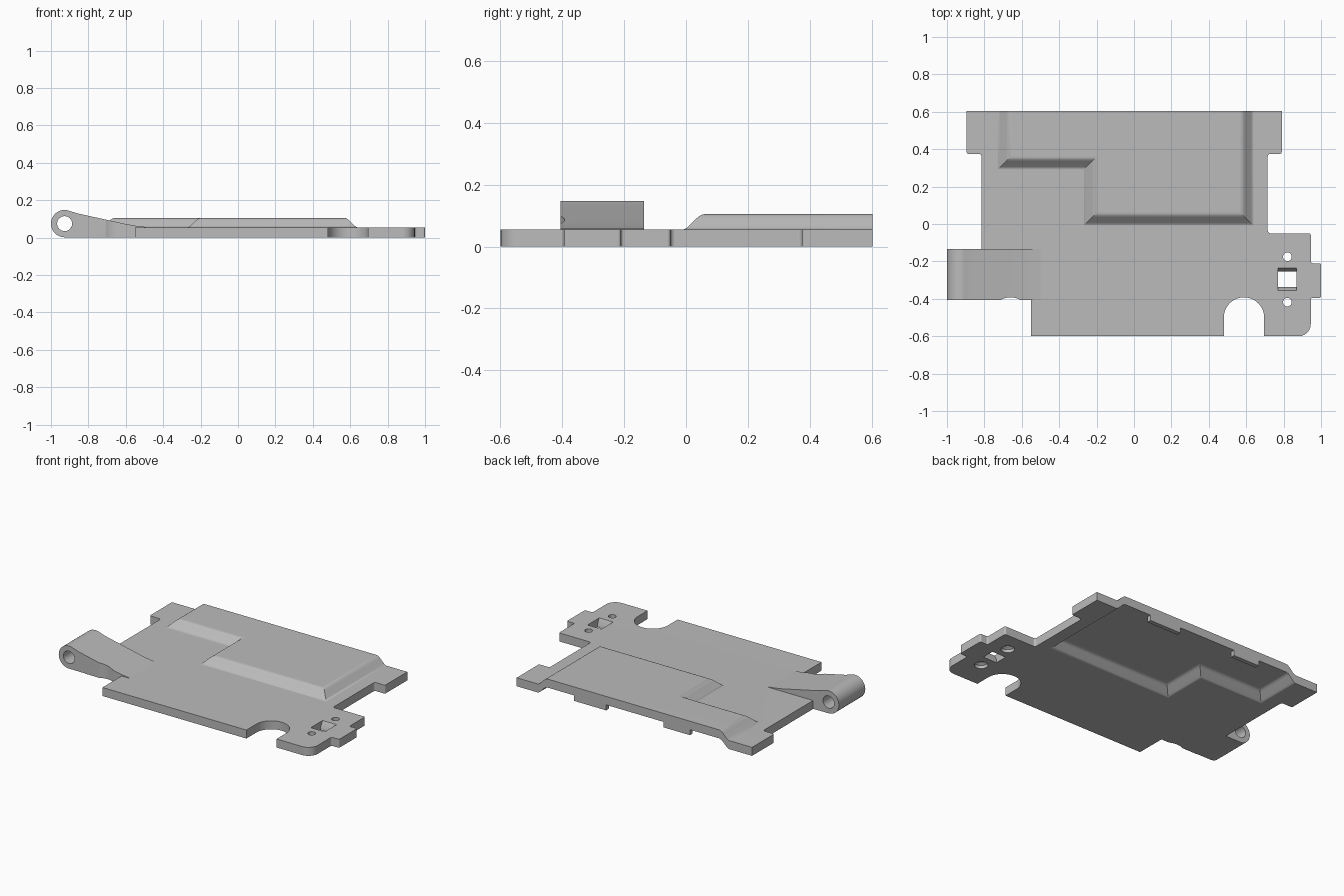
import bpy
import bmesh
import math
from mathutils import Vector

if "Cube" in bpy.data.objects:
    bpy.data.objects.remove(bpy.data.objects["Cube"], do_unlink=True)

THICK = 0.055
REAR = 0.603

grey = bpy.data.materials.new("light grey plastic")
grey.use_nodes = True
grey.diffuse_color = (0.5, 0.5, 0.5, 1)
grey.node_tree.nodes["Principled BSDF"].inputs["Base Color"].default_value = (0.5, 0.5, 0.5, 1)


def loft(name, loops):
    """Solid skinned through matching loops of points, capped at both ends."""
    bm = bmesh.new()
    rings = [[bm.verts.new(p) for p in loop] for loop in loops]
    n = len(rings[0])
    for low, high in zip(rings, rings[1:]):
        for i in range(n):
            j = (i + 1) % n
            bm.faces.new((low[i], low[j], high[j], high[i]))
    bm.faces.new(rings[0])
    bm.faces.new(rings[-1])
    bmesh.ops.recalc_face_normals(bm, faces=bm.faces)
    mesh = bpy.data.meshes.new(name)
    bm.to_mesh(mesh)
    bm.free()
    mesh.materials.append(grey)
    obj = bpy.data.objects.new(name, mesh)
    bpy.context.collection.objects.link(obj)
    return obj


def slab(name, points, z0, z1):
    return loft(name, [[(x, y, z) for x, y in points] for z in (z0, z1)])


def box(name, x0, x1, y0, y1, z0, z1):
    return slab(name, [(x0, y0), (x1, y0), (x1, y1), (x0, y1)], z0, z1)


def arc(cx, cy, r, a0, a1, steps):
    angles = [math.radians(a0 + (a1 - a0) * i / steps) for i in range(steps + 1)]
    return [(cx + r * math.cos(a), cy + r * math.sin(a)) for a in angles]


def circle(cx, cy, r, steps=32):
    return arc(cx, cy, r, 0, 360, steps)[:-1]


def rounded(corners):
    """Outline with a fillet of the given radius at each corner."""
    out = []
    for i, (x, y, r) in enumerate(corners):
        p = Vector((x, y))
        before = Vector(corners[i - 1][:2])
        after = Vector(corners[(i + 1) % len(corners)][:2])
        if r == 0:
            out.append((x, y))
            continue
        u, v = (before - p).normalized() * r, (after - p).normalized() * r
        for k in range(7):
            a = k / 6 * math.pi / 2
            out.append(tuple(p + u * (1 - math.sin(a)) + v * (1 - math.cos(a))))
    return out


def combine(target, other, operation):
    mod = target.modifiers.new("boolean", "BOOLEAN")
    mod.operation = operation
    mod.solver = "EXACT"
    mod.object = other
    bpy.context.view_layer.objects.active = target
    bpy.ops.object.modifier_apply(modifier=mod.name)
    bpy.data.objects.remove(other, do_unlink=True)


# Flat plate with rear ears and the latch corner
plate = slab("cover_plate", rounded([
    (-0.55, -0.6, 0), (0.88, -0.6, 0), (0.945, -0.6, 0.065), (0.945, -0.395, 0.01),
    (1, -0.395, 0.01), (1, -0.21, 0.01), (0.945, -0.21, 0.01), (0.945, -0.05, 0.01),
    (0.715, -0.05, 0.015), (0.715, 0.375, 0.015), (0.79, 0.375, 0.01), (0.79, 0.604, 0),
    (-0.895, 0.604, 0), (-0.895, 0.375, 0.01), (-0.815, 0.375, 0.015),
    (-0.815, -0.405, 0), (-0.55, -0.405, 0)]), 0, THICK)


# Raised stepped panel, hollow underneath and open at the rear
def step_outline(d, z):
    return [(x, y, z) for x, y in [
        (-0.73 + d, 0.7), (-0.73 + d, 0.29 + d), (-0.27 + d, 0.29 + d),
        (-0.27 + d, -0.01 + d), (0.64 - d, -0.01 + d), (0.64 - d, 0.7)]]


SLOPE = [(-0.012, 0.05), (0.006, 0.057), (0.016, 0.063), (0.045, 0.092),
         (0.055, 0.1), (0.064, 0.104), (0.075, 0.1055)]
combine(plate, loft("raised_panel", [step_outline(d, z) for d, z in SLOPE]), "UNION")
combine(plate, loft("recess", [step_outline(d, z - THICK) for d, z in SLOPE]), "DIFFERENCE")

# Tabs hanging at the open rear edge
for x0, x1 in [(0.15, 0.38), (-0.45, -0.26)]:
    combine(plate, box("rear_tab", x0, x1, 0.575, 0.65, 0.015, 0.075), "UNION")
combine(plate, box("rear_trim", -2, 2, REAR, 1, -1, 1), "DIFFERENCE")

# Hinge arm: side profile swept across the depth
profile = arc(-0.927, 0.075, 0.073, 270, 75, 28)
profile += [(-0.86, 0.13), (-0.6, 0.073), (-0.55, 0.064), (-0.5, 0.058), (-0.47, 0.05), (-0.47, 0)]
arm = loft("hinge_arm", [[(x, y, z) for x, z in profile] for y in (-0.405, -0.135)])
combine(plate, arm, "UNION")
bore = loft("hinge_bore", [[(x, y, z) for x, z in circle(-0.927, 0.075, 0.04)]
                           for y in (-0.5, 0)])
combine(plate, bore, "DIFFERENCE")

# Round-ended notches in the front edge
for cx in (-0.66, 0.588):
    notch = arc(cx, -0.5, 0.108, 0, 180, 24) + [(cx - 0.108, -0.7), (cx + 0.108, -0.7)]
    combine(plate, slab("front_notch", notch, -0.1, 0.2), "DIFFERENCE")

# Latch window with sloped ends
window = [(-0.337, -0.02), (-0.337, 0.02), (-0.358, 0.06), (-0.232, 0.06),
          (-0.255, 0.02), (-0.255, -0.02)]
combine(plate, loft("latch_window", [[(x, y, z) for y, z in window]
                                     for x in (0.77, 0.87)]), "DIFFERENCE")

# Pin holes, wider underneath
for cy in (-0.175, -0.418):
    levels = [(0.04, -0.01), (0.04, 0.02), (0.023, 0.03), (0.023, 0.07)]
    hole = loft("pin_hole", [[(x, y, z) for x, y in circle(0.82, cy, r, 24)]
                             for r, z in levels])
    combine(plate, hole, "DIFFERENCE")

# Smooth the fillets while keeping the flats flat
bpy.ops.object.select_all(action="DESELECT")
plate.select_set(True)
bpy.context.view_layer.objects.active = plate
bpy.ops.object.shade_smooth_by_angle(angle=math.radians(30))
weighted = plate.modifiers.new("flat_shading", "WEIGHTED_NORMAL")
weighted.keep_sharp = True
